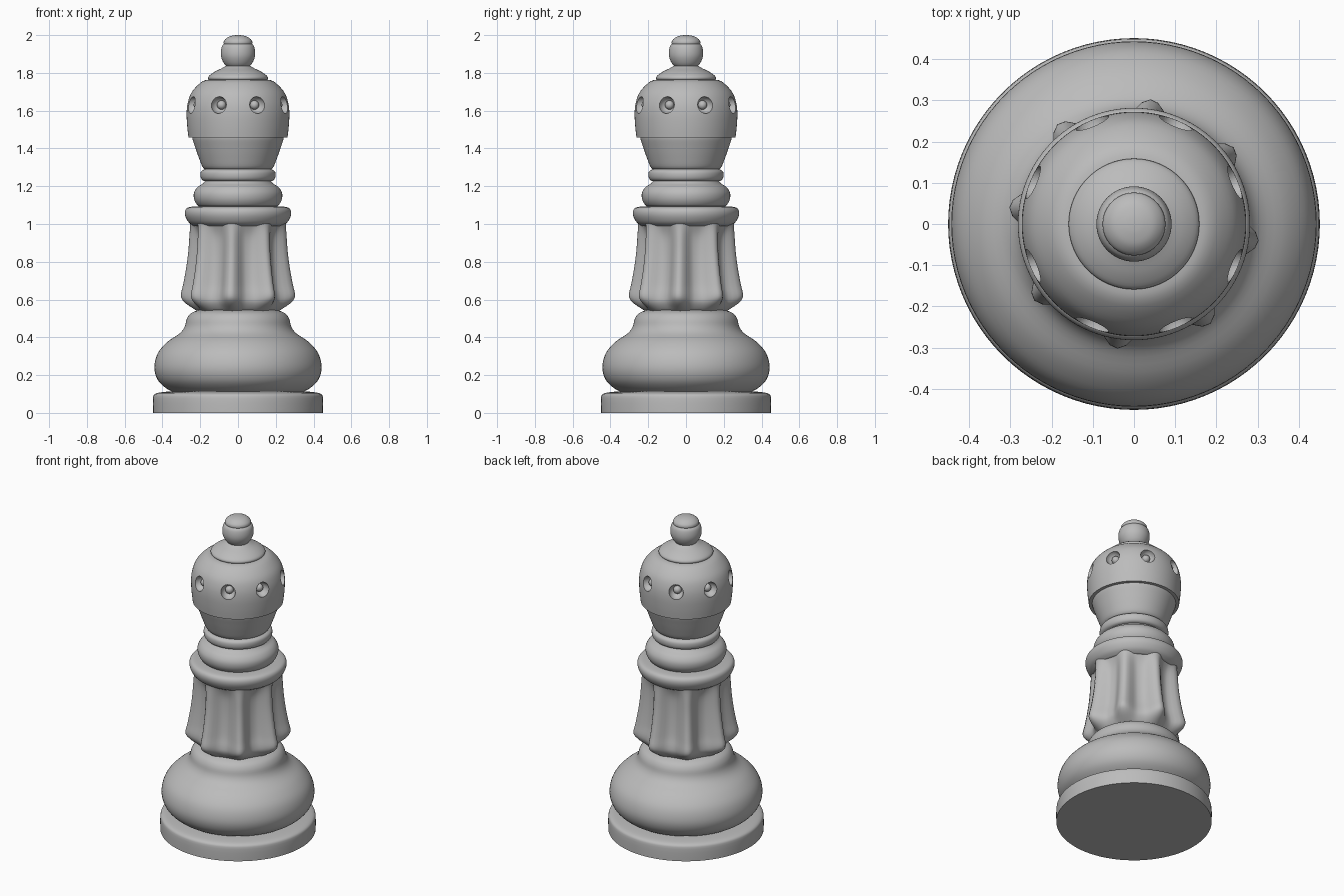
import bpy, bmesh, math
from mathutils import Vector, Matrix

cube = bpy.data.objects.get("Cube")
if cube:
    bpy.data.objects.remove(cube, do_unlink=True)

stone = bpy.data.materials.new("grey_stone")
stone.use_nodes = True
GREY = (0.5, 0.5, 0.5, 1)
stone.diffuse_color = GREY
stone.node_tree.nodes["Principled BSDF"].inputs["Base Color"].default_value = GREY

SEG = 96
COUNT = 8


def finish(bm, name, angle=40):
    bmesh.ops.recalc_face_normals(bm, faces=bm.faces)
    mesh = bpy.data.meshes.new(name)
    bm.to_mesh(mesh)
    bm.free()
    mesh.materials.append(stone)
    obj = bpy.data.objects.new(name, mesh)
    bpy.context.collection.objects.link(obj)
    smooth(obj, angle)
    return obj


def smooth(obj, angle=40):
    bpy.ops.object.select_all(action='DESELECT')
    obj.select_set(True)
    bpy.context.view_layer.objects.active = obj
    bpy.ops.object.shade_smooth_by_angle(angle=math.radians(angle))


def round_profile(points, steps=4):
    """Smooth curve through the (radius, height) points."""
    pts = [Vector(p) for p in points]
    pts = [pts[0]] + pts + [pts[-1]]
    out = []
    for a, b, c, d in zip(pts, pts[1:], pts[2:], pts[3:]):
        for i in range(steps):
            t = i / steps
            out.append(b + (c - a) * t / 2 + (a * 2 - b * 5 + c * 4 - d) * t * t / 2
                       + (b * 3 - a - c * 3 + d) * t ** 3 / 2)
    return out + [pts[-1]]


def loft(name, rows, radius, angle=40):
    """Closed rings, each radius given by radius(row, azimuth)."""
    bm = bmesh.new()
    rings = []
    for row in rows:
        ring = []
        for i in range(SEG):
            a = math.tau * i / SEG
            r = radius(row, a)
            ring.append(bm.verts.new((r * math.cos(a), r * math.sin(a), row[-1])))
        rings.append(ring)
    for low, high in zip(rings, rings[1:]):
        for i in range(SEG):
            j = (i + 1) % SEG
            bm.faces.new((low[i], low[j], high[j], high[i]))
    bm.faces.new(rings[0][::-1])
    bm.faces.new(rings[-1])
    return finish(bm, name, angle)


def lathe(name, points, steps=4):
    return loft(name, round_profile(points, steps), lambda row, a: row[0])


# Foot and bulging base
lathe("foot", [(0.45, 0), (0.45, 0.075), (0.44, 0.1), (0.40, 0.11), (0.34, 0.115)], 3)
lathe("base_bulge", [(0.33, 0.105), (0.38, 0.13), (0.425, 0.175), (0.443, 0.24),
                     (0.425, 0.315), (0.375, 0.375), (0.31, 0.42), (0.283, 0.455),
                     (0.27, 0.50), (0.245, 0.53), (0.19, 0.55)])

# Fluted shaft: rows of (valley radius, rib radius, height)
SHAFT = [(0.19, 0.20, 0.53), (0.215, 0.235, 0.55), (0.235, 0.285, 0.585),
         (0.235, 0.305, 0.62), (0.222, 0.293, 0.68), (0.213, 0.278, 0.76),
         (0.208, 0.266, 0.85), (0.21, 0.26, 0.93), (0.225, 0.256, 0.985),
         (0.245, 0.256, 1.02)]
RIB_TURN = math.radians(-8)


def fluted(row, a):
    rib = ((1 + math.cos(COUNT * (a - RIB_TURN))) / 2) ** 1.6
    return row[0] + (row[1] - row[0]) * rib


loft("fluted_shaft", round_profile([Vector(r) for r in SHAFT]), fluted, 50)

# Collars and neck rings
lathe("shaft_collar", [(0.235, 0.99), (0.262, 1.01), (0.28, 1.045), (0.278, 1.075),
                       (0.255, 1.09), (0.19, 1.095)])
lathe("upper_collar", [(0.19, 1.085), (0.215, 1.10), (0.232, 1.13), (0.233, 1.165),
                       (0.215, 1.195), (0.185, 1.215), (0.165, 1.24)])
lathe("neck_ring", [(0.165, 1.225), (0.188, 1.232), (0.198, 1.25), (0.197, 1.275),
                    (0.182, 1.288), (0.155, 1.295)])

# Cup below the head
lathe("head_cup", [(0.16, 1.285), (0.185, 1.298), (0.207, 1.35), (0.228, 1.41),
                   (0.241, 1.45), (0.242, 1.47)])

# Domed head with a ring of sockets
head = lathe("head", [(0.262, 1.458), (0.269, 1.52), (0.272, 1.59), (0.264, 1.65),
                      (0.24, 1.705), (0.185, 1.757), (0.13, 1.765)])

HOLE_Z = 1.63


def ring_of_balls(name, distance, scale):
    bm = bmesh.new()
    for k in range(COUNT):
        place = (Matrix.Rotation(math.tau * (k + 0.5) / COUNT, 4, 'Z')
                 @ Matrix.Translation((distance, 0, HOLE_Z)) @ Matrix.Diagonal((*scale, 1)))
        bmesh.ops.create_uvsphere(bm, u_segments=20, v_segments=12, radius=1, matrix=place)
    return finish(bm, name)


cutter = ring_of_balls("socket_cutter", 0.265, (0.05, 0.043, 0.045))
cutter.hide_render = True
cut = head.modifiers.new("sockets", 'BOOLEAN')
cut.operation = 'DIFFERENCE'
cut.solver = 'EXACT'
cut.object = cutter
bpy.context.view_layer.objects.active = head
bpy.ops.object.modifier_apply(modifier=cut.name)
bpy.data.objects.remove(cutter, do_unlink=True)
smooth(head)

# Small beads sitting in the sockets
ring_of_balls("socket_beads", 0.228, (0.024, 0.024, 0.024))

# Crown cap and finial
lathe("crown_cap", [(0.13, 1.755), (0.155, 1.765), (0.155, 1.782), (0.125, 1.805),
                    (0.085, 1.825), (0.06, 1.84)])
lathe("finial_ball", [(0.05, 1.825), (0.073, 1.848), (0.088, 1.88), (0.091, 1.91),
                      (0.085, 1.94), (0.072, 1.955)])
lathe("finial_tip", [(0.07, 1.948), (0.076, 1.957), (0.072, 1.973), (0.052, 1.99),
                     (0.025, 1.998), (0.004, 2.0)])
